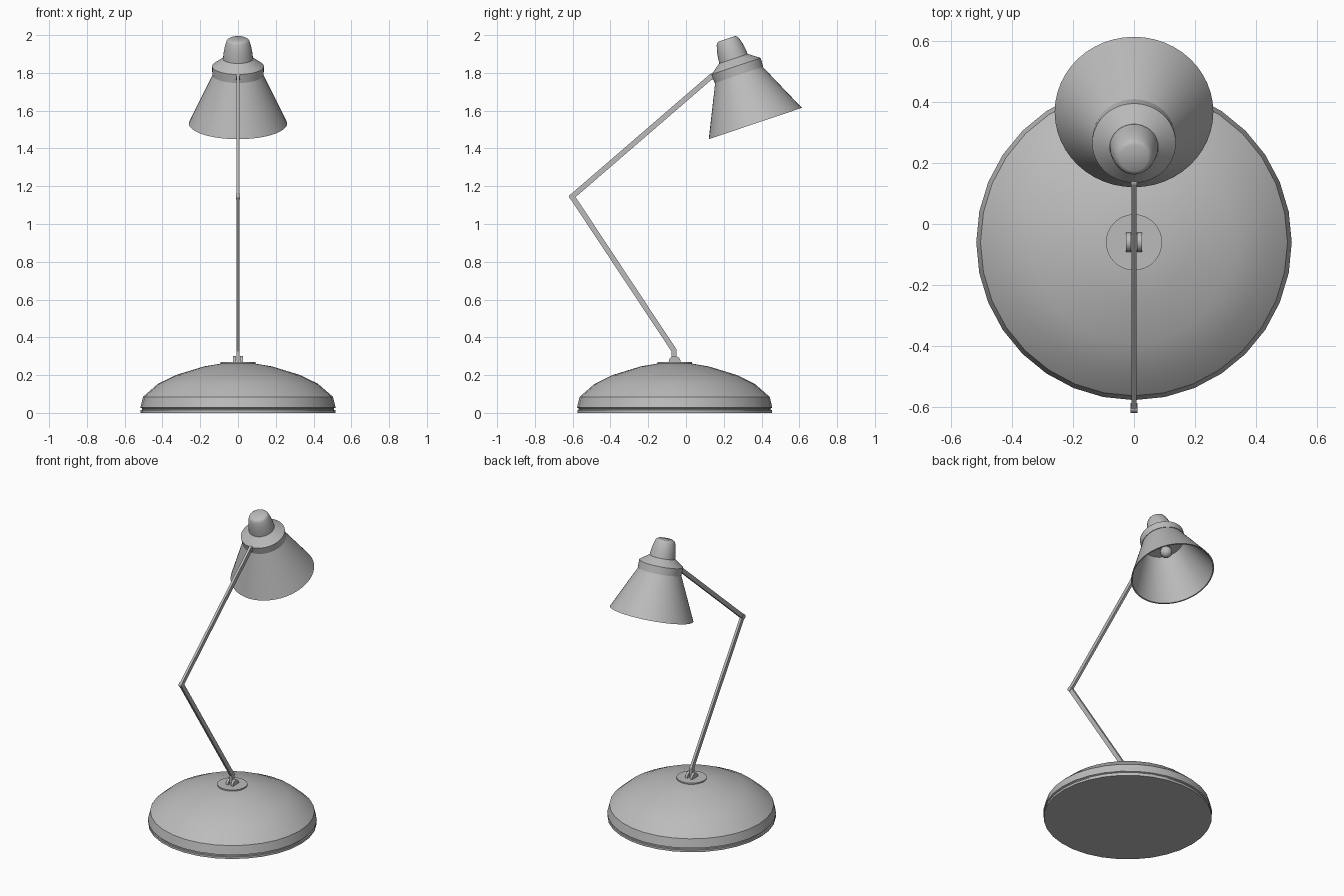
import bpy, bmesh, math
from mathutils import Matrix, Vector

if "Cube" in bpy.data.objects:
    bpy.data.objects.remove(bpy.data.objects["Cube"])

grey = bpy.data.materials.new("light_grey")
grey.diffuse_color = (0.5, 0.5, 0.5, 1)
grey.use_nodes = True
grey.node_tree.nodes["Principled BSDF"].inputs["Base Color"].default_value = grey.diffuse_color


def finish(bm, name, mat=Matrix(), smooth=35):
    bmesh.ops.remove_doubles(bm, verts=bm.verts, dist=1e-5)
    bmesh.ops.recalc_face_normals(bm, faces=bm.faces)
    me = bpy.data.meshes.new(name)
    bm.to_mesh(me)
    bm.free()
    ob = bpy.data.objects.new(name, me)
    bpy.context.collection.objects.link(ob)
    ob.matrix_world = mat
    me.materials.append(grey)
    bpy.ops.object.select_all(action='DESELECT')
    ob.select_set(True)
    bpy.context.view_layer.objects.active = ob
    bpy.ops.object.shade_smooth_by_angle(angle=math.radians(smooth))
    return ob


def lathe(name, profile, n, mat, smooth=35):
    """Spin (radius, height) points around local z."""
    bm = bmesh.new()
    vs = [bm.verts.new((r, 0, h)) for r, h in profile]
    es = [bm.edges.new(p) for p in zip(vs, vs[1:])]
    bmesh.ops.spin(bm, geom=vs + es, cent=(0, 0, 0), axis=(0, 0, 1),
                   angle=math.tau, steps=n, use_duplicate=False)
    return finish(bm, name, mat, smooth)


def slab(name, pts, x0, x1):
    """Extrude a (y, z) outline from x0 to x1."""
    bm = bmesh.new()
    f = bm.faces.new([bm.verts.new((x0, y, z)) for y, z in pts])
    ext = bmesh.ops.extrude_face_region(bm, geom=[f])["geom"]
    bmesh.ops.translate(bm, vec=(x1 - x0, 0, 0),
                        verts=[v for v in ext if isinstance(v, bmesh.types.BMVert)])
    return finish(bm, name)


def bar(name, p, q, t, hw):
    """Flat bar of thickness t between two (y, z) points."""
    p, q = Vector(p), Vector(q)
    d = (q - p).normalized()
    s = Vector((-d.y, d.x)) * t / 2
    return slab(name, [p + s, p - s, q - s, q + s], -hw, hw)


def disc(cy, cz, r, n=16):
    return [(cy + r * math.cos(math.tau * i / n), cz + r * math.sin(math.tau * i / n))
            for i in range(n)]


# Domed base with a thin groove near the floor
base_at = Matrix.Translation((0, -0.06, 0))
lathe("base", [(0, 0), (0.515, 0), (0.515, 0.015), (0.508, 0.017), (0.508, 0.024),
               (0.517, 0.028), (0.503, 0.085), (0.425, 0.153), (0.33, 0.2),
               (0.18, 0.246), (0.085, 0.262), (0, 0.262)], 32, base_at)
lathe("base_plate", [(0, 0.255), (0.092, 0.255), (0.092, 0.269), (0, 0.269)], 32, base_at)

# Hinge bracket on the base
for side, x in (("left", -0.026), ("right", 0.01)):
    arch = [(-0.06 + 0.032 * math.cos(math.pi * i / 10),
             0.268 + 0.034 * math.sin(math.pi * i / 10)) for i in range(11)]
    slab("hinge_plate_" + side, arch, x, x + 0.016)

# Jointed arm
foot, elbow, tip = (-0.063, 0.33), (-0.603, 1.145), (0.135, 1.782)
bar("arm_foot", (-0.063, 0.272), foot, 0.028, 0.009)
slab("foot_joint", disc(*foot, 0.014), -0.009, 0.009)
bar("lower_arm", foot, elbow, 0.028, 0.008)
slab("elbow_joint", disc(*elbow, 0.016), -0.011, 0.011)
bar("upper_arm", elbow, tip, 0.028, 0.008)
slab("shade_joint", disc(0.138, 1.78, 0.017), -0.01, 0.01)

# Tilted lamp head
head = Matrix.Translation((0, 0.367, 1.532)) @ Matrix.Rotation(math.radians(18.6), 4, 'X')
lathe("shade", [(0.26, 0), (0.13, 0.278), (0.123, 0.276), (0.252, 0), (0.26, 0)], 48, head)
lathe("shade_collar", [(0, 0.272), (0.136, 0.272), (0.137, 0.32), (0.08, 0.362),
                       (0, 0.362)], 48, head, 30)
lathe("lamp_cap", [(0, 0.355), (0.08, 0.355), (0.077, 0.39), (0.071, 0.425),
                   (0.062, 0.457), (0.056, 0.467), (0.046, 0.473), (0, 0.473)], 32, head)

# Bulb and socket inside the shade
lathe("socket", [(0, 0.28), (0.034, 0.28), (0.034, 0.235), (0.024, 0.23), (0, 0.23)], 24, head)
ball = [(0.037 * math.sin(math.pi * i / 10), 0.19 - 0.037 * math.cos(math.pi * i / 10))
        for i in range(9)]
lathe("bulb", ball + [(0.022, 0.235), (0, 0.235)], 24, head, 60)
